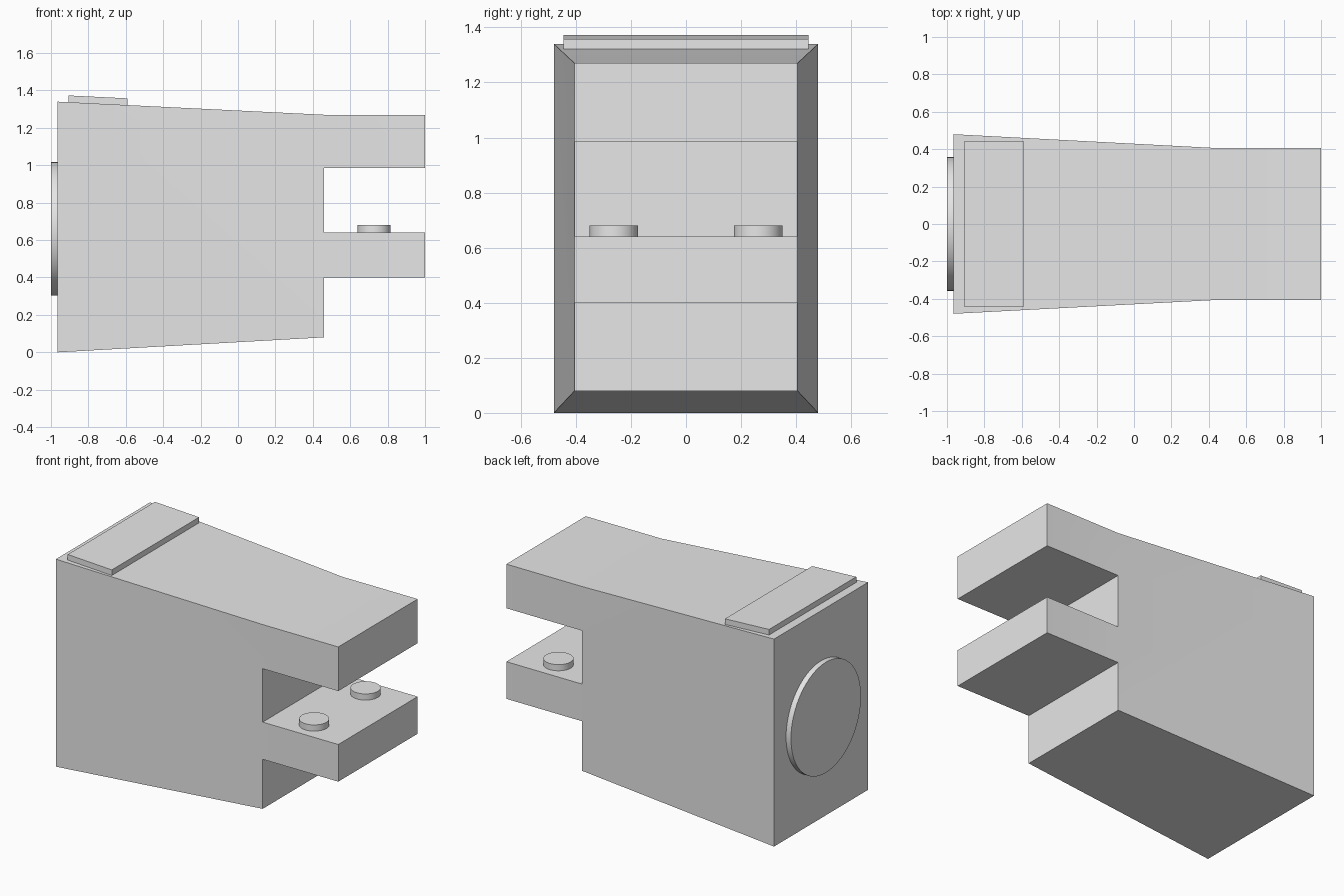
import bpy
import bmesh
from math import pi, radians
from mathutils import Matrix

if "Cube" in bpy.data.objects:
    bpy.data.objects.remove(bpy.data.objects["Cube"], do_unlink=True)

grey = bpy.data.materials.new("light grey")
grey.use_nodes = True
GREY = (0.8, 0.8, 0.8, 1)
grey.diffuse_color = GREY
grey.node_tree.nodes["Principled BSDF"].inputs["Base Color"].default_value = GREY


def finish(bm, name):
    bmesh.ops.recalc_face_normals(bm, faces=bm.faces)
    mesh = bpy.data.meshes.new(name)
    bm.to_mesh(mesh)
    bm.free()
    mesh.materials.append(grey)
    obj = bpy.data.objects.new(name, mesh)
    bpy.context.collection.objects.link(obj)
    bpy.ops.object.select_all(action="DESELECT")
    obj.select_set(True)
    bpy.context.view_layer.objects.active = obj
    bpy.ops.object.shade_smooth_by_angle(angle=radians(30))
    return obj


def disc(name, center, radius, depth, rotation=Matrix(), segments=48):
    bm = bmesh.new()
    bmesh.ops.create_cone(bm, cap_ends=True, segments=segments, radius1=radius,
                          radius2=radius, depth=depth,
                          matrix=Matrix.Translation(center) @ rotation)
    return finish(bm, name)


# Body: side profile extruded across, then widened toward the back end
BACK, STEP, TIP = -0.965, 0.46, 1.0
WIDE, NARROW = 0.48, 0.405
profile = [(BACK, 0), (STEP, 0.08), (STEP, 0.40), (TIP, 0.40), (TIP, 0.64),
           (STEP, 0.64), (STEP, 0.985), (TIP, 0.985), (TIP, 1.27),
           (STEP, 1.27), (BACK, 1.34)]
bm = bmesh.new()
sides = []
for sign in (-1, 1):
    sides.append([bm.verts.new((x, sign * (WIDE if x == BACK else NARROW), z))
                  for x, z in profile])
n = len(profile)
for i in range(n):
    j = (i + 1) % n
    bm.faces.new((sides[0][i], sides[0][j], sides[1][j], sides[1][i]))
# Each side is split into the tapered block and the two prongs
for side in sides:
    for group in ((0, 1, 2, 5, 6, 9, 10), (2, 3, 4, 5), (6, 7, 8, 9)):
        bm.faces.new([side[i] for i in group])
finish(bm, "body")

# Raised plate lying on the sloping top
bm = bmesh.new()
bmesh.ops.create_cube(bm, size=1)
for v in bm.verts:
    x = -0.905 if v.co.x < 0 else -0.59
    slope = 1.34 - 0.049 * (x - BACK)
    v.co = (x, v.co.y * 0.89, slope + (0.036 if v.co.z > 0 else -0.01))
finish(bm, "top_plate")

# Round cap on the wide end
disc("end_cap", (-0.975, 0, 0.66), 0.357, 0.05, Matrix.Rotation(pi / 2, 4, "Y"), 64)

# Pair of studs on the lower prong
for label, sign in (("left", 1), ("right", -1)):
    disc("stud_" + label, (0.728, sign * 0.262, 0.655), 0.088, 0.05)
